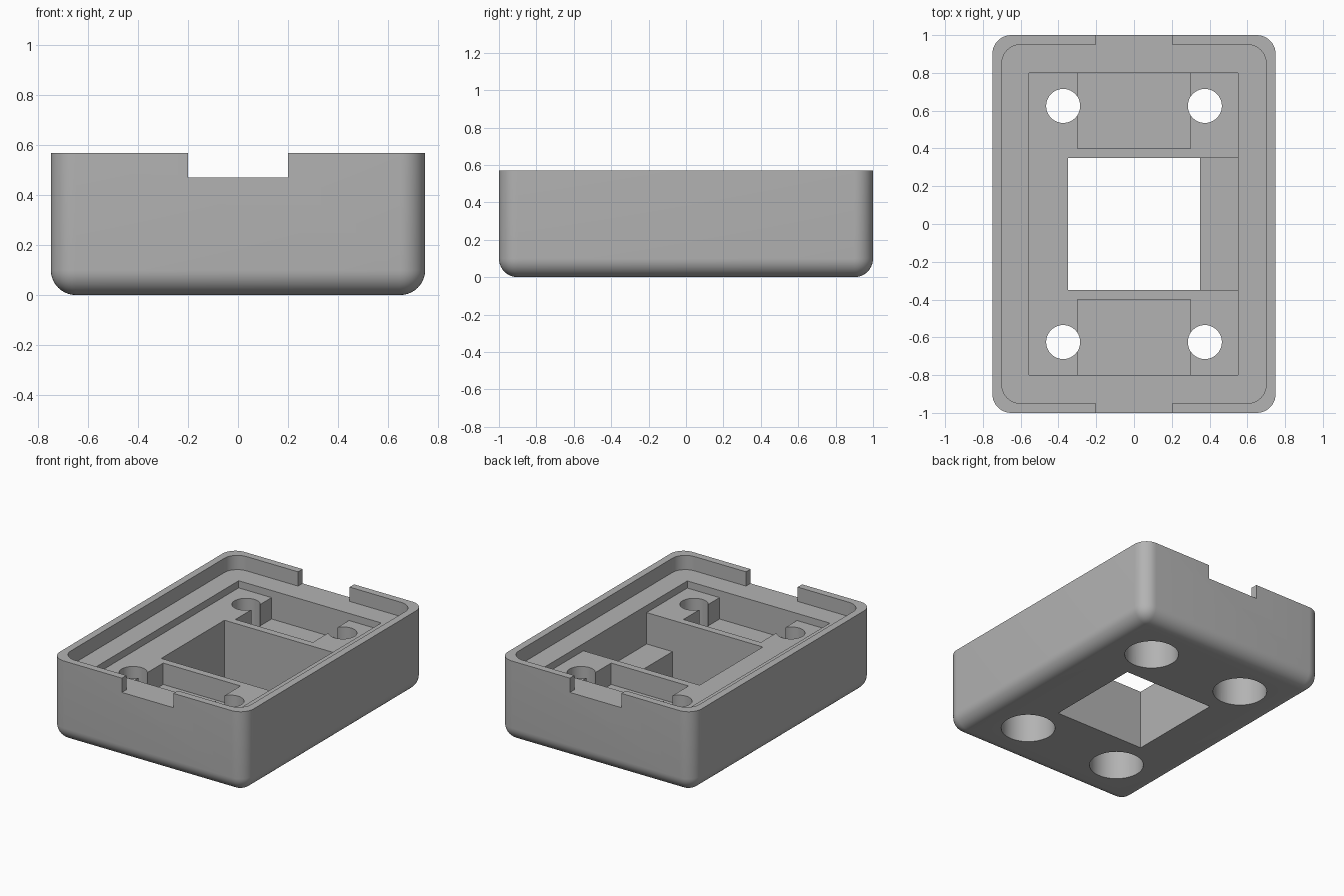
import bpy
import bmesh
from mathutils import Matrix, Vector

if "Cube" in bpy.data.objects:
    bpy.data.objects.remove(bpy.data.objects["Cube"], do_unlink=True)

grey = bpy.data.materials.new("grey plastic")
grey.use_nodes = True
COLOUR = (0.45, 0.45, 0.45, 1)
grey.diffuse_color = COLOUR
grey.node_tree.nodes["Principled BSDF"].inputs["Base Color"].default_value = COLOUR

TOP, LEDGE, SHELF, BAY, SIDE = 0.57, 0.47, 0.42, 0.27, 0.2
OPEN = 0.8  # cutters rise clear of the rim


def finish(bm, name):
    mesh = bpy.data.meshes.new(name)
    bm.to_mesh(mesh)
    bm.free()
    mesh.materials.append(grey)
    obj = bpy.data.objects.new(name, mesh)
    bpy.context.collection.objects.link(obj)
    return obj


def box(name, x0, x1, y0, y1, z0, z1, radius=0, round_bottom=False):
    """Box with optional rounded upright edges and bottom rim."""
    bm = bmesh.new()
    bmesh.ops.create_cube(bm, size=1)
    size = Vector((x1 - x0, y1 - y0, z1 - z0))
    bmesh.ops.scale(bm, vec=size, verts=bm.verts)
    bmesh.ops.translate(bm, vec=((x0 + x1) / 2, (y0 + y1) / 2, (z0 + z1) / 2), verts=bm.verts)
    if radius:
        middle = (z0 + z1) / 2
        edges = []
        for e in bm.edges:
            upright = abs(e.verts[0].co.z - e.verts[1].co.z) > 0.01
            low = all(v.co.z < middle for v in e.verts)
            if upright or (round_bottom and low):
                edges.append(e)
        bmesh.ops.bevel(bm, geom=edges, offset=radius, segments=10,
                        profile=0.5, affect='EDGES', clamp_overlap=True)
    return finish(bm, name)


def cylinder(name, x, y, z0, z1, radius):
    bm = bmesh.new()
    bmesh.ops.create_cone(bm, cap_ends=True, segments=64, radius1=radius, radius2=radius,
                          depth=z1 - z0, matrix=Matrix.Translation((x, y, (z0 + z1) / 2)))
    return finish(bm, name)


# Outer shell
case = box("case_body", -0.75, 0.75, -1, 1, 0, TOP, 0.1, True)

# Lid recess, end notches, stepped pockets and central window
cutters = [
    box("lid_recess", -0.7, 0.7, -0.95, 0.95, LEDGE, OPEN, 0.1),
    box("end_notches", -0.2, 0.2, -1.2, 1.2, LEDGE, OPEN),
    box("main_pocket", -0.555, 0.55, -0.8, 0.8, SHELF, OPEN),
    box("side_pocket", 0.3, 0.55, -0.35, 0.35, SIDE, OPEN),
    box("window", -0.35, 0.35, -0.35, 0.35, -0.2, OPEN),
]
for side in (-1, 1):
    low, high = sorted((side * 0.4, side * 0.8))
    cutters.append(box("end_bay", -0.3, 0.3, low, high, BAY, OPEN))

# Screw holes with wide counterbores underneath
for x in (-0.375, 0.375):
    for y in (-0.625, 0.625):
        cutters.append(cylinder("screw_hole", x, y, -0.2, OPEN, 0.09))
        cutters.append(cylinder("counterbore", x, y, -0.2, 0.22, 0.175))

bpy.ops.object.select_all(action='DESELECT')
bpy.context.view_layer.objects.active = case
case.select_set(True)
for cutter in cutters:
    cutter.hide_render = True
    mod = case.modifiers.new(cutter.name, 'BOOLEAN')
    mod.operation = 'DIFFERENCE'
    mod.solver = 'EXACT'
    mod.object = cutter
    bpy.ops.object.modifier_apply(modifier=mod.name)
for cutter in cutters:
    bpy.data.objects.remove(cutter, do_unlink=True)

bpy.ops.object.shade_smooth_by_angle(angle=0.6)
